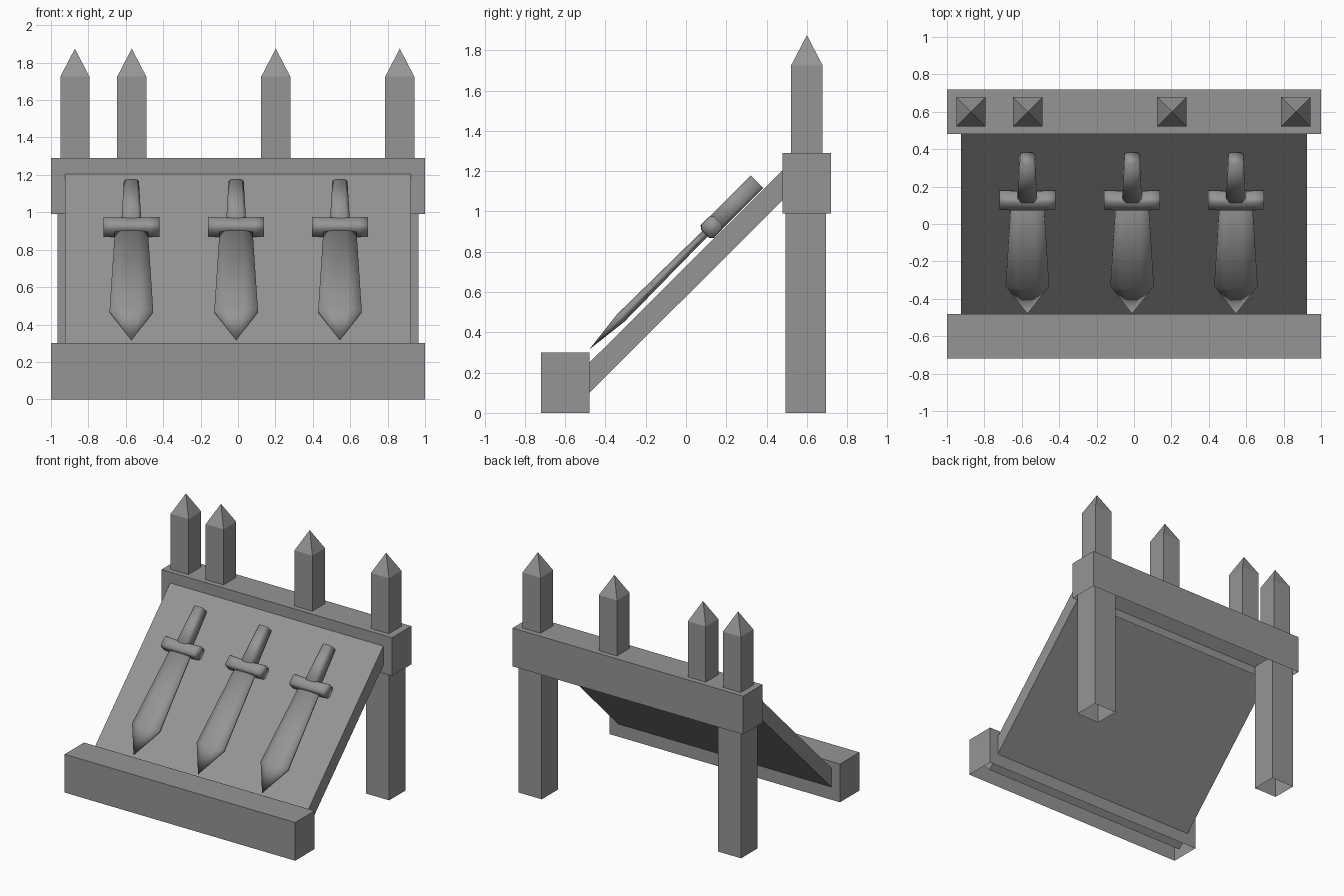
import bpy, bmesh, math
from mathutils import Vector, Matrix

cube = bpy.data.objects.get("Cube")
if cube:
    bpy.data.objects.remove(cube, do_unlink=True)

GREY = (0.3, 0.3, 0.3, 1)
grey = bpy.data.materials.new("plain grey")
grey.use_nodes = True
grey.diffuse_color = GREY
grey.node_tree.nodes["Principled BSDF"].inputs["Base Color"].default_value = GREY


def finish(name, bm, smooth=False):
    bmesh.ops.recalc_face_normals(bm, faces=bm.faces)
    for f in bm.faces:
        f.smooth = smooth
    mesh = bpy.data.meshes.new(name)
    bm.to_mesh(mesh)
    bm.free()
    mesh.materials.append(grey)
    obj = bpy.data.objects.new(name, mesh)
    bpy.context.collection.objects.link(obj)
    return obj


def box(name, lo, hi, point=0):
    """Box with an open underside; point adds a pyramid on top."""
    lo, hi = Vector(lo), Vector(hi)
    bm = bmesh.new()
    bmesh.ops.create_cube(bm, size=1)
    for v in bm.verts:
        v.co = (lo + hi) / 2 + v.co * (hi - lo)
    bm.normal_update()
    top = next(f for f in bm.faces if f.normal.z > 0.9)
    bottom = next(f for f in bm.faces if f.normal.z < -0.9)
    if point:
        tip = bmesh.ops.poke(bm, faces=[top])["verts"][0]
        tip.co.z += point
    bmesh.ops.delete(bm, geom=[bottom], context='FACES_ONLY')
    return finish(name, bm)


def loft(name, sections, sides, place, square=1.0):
    """Skin rings (position, half width, half depth, shift); square < 1 gives boxier rings."""
    bm = bmesh.new()
    rings = []
    for pos, w, d, shift in sections:
        ring = []
        for i in range(sides):
            a = math.tau * (i + 0.5) / sides
            c, s = math.cos(a), math.sin(a)
            x = math.copysign(abs(c) ** square, c) * w
            y = math.copysign(abs(s) ** square, s) * d
            ring.append(bm.verts.new(place @ Vector((x + shift, y, pos))))
        rings.append(ring)
    for a, b in zip(rings, rings[1:]):
        for i in range(sides):
            j = (i + 1) % sides
            bm.faces.new((a[i], a[j], b[j], b[i]))
    bm.faces.new(rings[0])
    bm.faces.new(rings[-1])
    bmesh.ops.remove_doubles(bm, verts=bm.verts, dist=0.0005)
    return finish(name, bm, True)


# Frame: front beam, top beam, legs
box("front_beam", (-1, -0.72, 0), (1, -0.48, 0.3))
box("top_beam", (-1, 0.48, 0.99), (1, 0.72, 1.29))
for side, x in (("right", -0.865), ("left", 0.865)):
    box(side + "_leg", (x - 0.1, 0.495, 0), (x + 0.1, 0.695, 1.05))

# Pointed stakes on the top beam
for i, x in enumerate((-0.872, -0.568, 0.202, 0.865)):
    box(f"stake_{i + 1}", (x - 0.078, 0.522, 1.28), (x + 0.078, 0.678, 1.725), 0.15)

# Sloping display board, running into both beams
bm = bmesh.new()
profile = [(-0.575, 0.005), (0.58, 1.155), (0.505, 1.23), (-0.65, 0.08)]
face = bm.faces.new([bm.verts.new((-0.925, y, z)) for y, z in profile])
new = bmesh.ops.extrude_face_region(bm, geom=[face])["geom"]
bmesh.ops.translate(bm, verts=[v for v in new if isinstance(v, bmesh.types.BMVert)],
                    vec=(1.85, 0, 0))
finish("display_board", bm)

# Swords lying point down on the board: local z runs up the slope
slope = Matrix.Rotation(math.radians(-45), 4, 'X')
across = Matrix.Translation((0, 0, 0.857)) @ Matrix.Rotation(math.radians(90), 4, 'Y')
for i, x in enumerate((-0.57, -0.01, 0.545)):
    place = Matrix.Translation((x, -0.48, 0.315)) @ slope
    loft(f"blade_{i + 1}", [(0, 0.0001, 0.0001, 0), (0.22, 0.126, 0.028, 0),
                            (0.834, 0.095, 0.02, 0)], 8, place)
    loft(f"guard_{i + 1}", [(-0.15, 0.046, 0.046, -0.003), (-0.1, 0.046, 0.048, 0),
                            (0, 0.042, 0.048, 0.003), (0.1, 0.046, 0.048, 0),
                            (0.15, 0.046, 0.046, -0.003)], 8, place @ across, 0.5)
    loft(f"handle_{i + 1}", [(0.86, 0.056, 0.046, 0), (1.177, 0.042, 0.046, 0)],
         8, place, 0.5)
